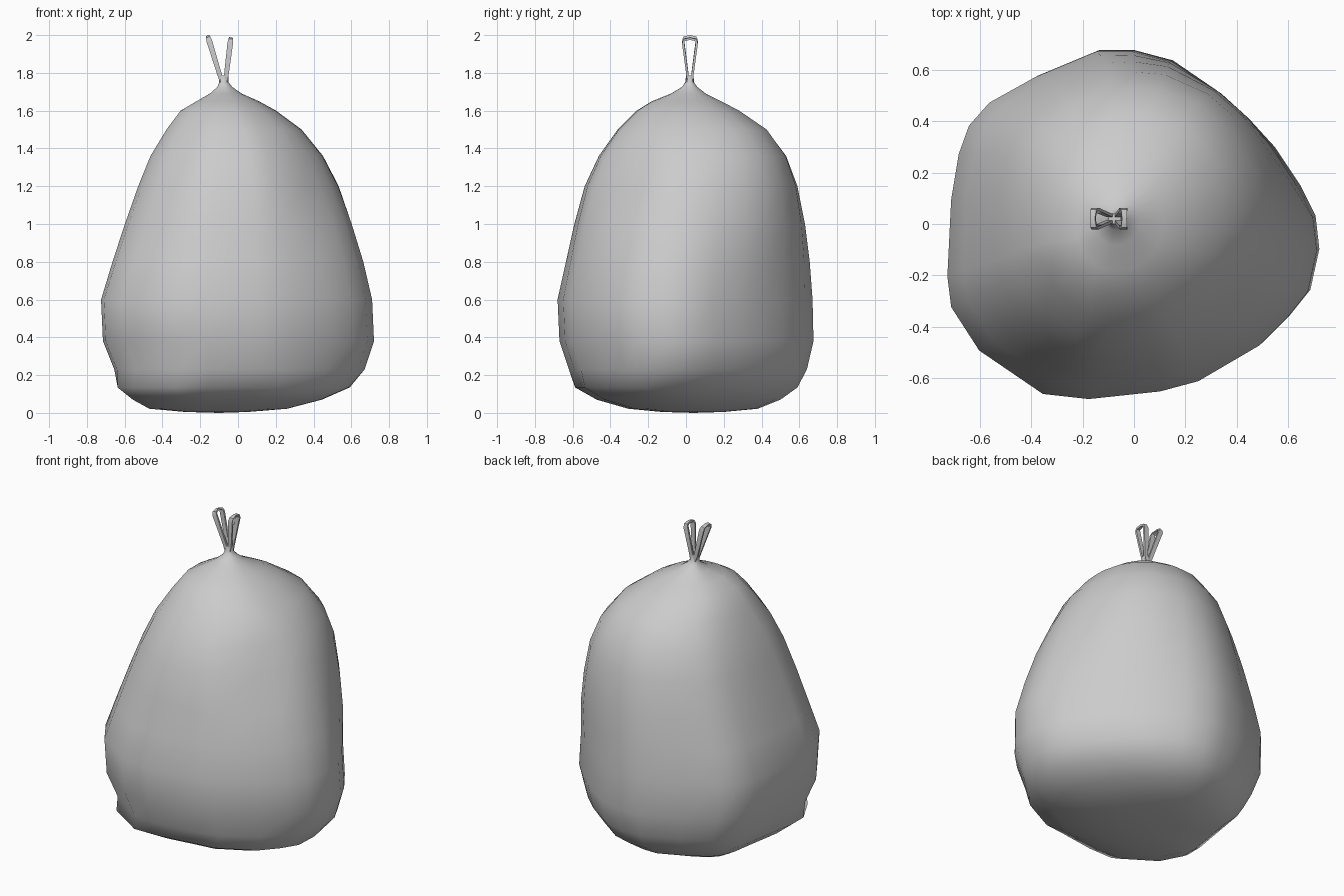
import bpy, bmesh, math
from mathutils import Vector

if "Cube" in bpy.data.objects:
    bpy.data.objects.remove(bpy.data.objects["Cube"])

# widest outline of the sack, seen from above (counter-clockwise)
OUTLINE = [(.725, -.1), (.71, .03), (.65, .15), (.55, .3), (.45, .41), (.34, .51), (.15, .64),
           (0, .68), (-.14, .68), (-.38, .58), (-.56, .48), (-.64, .39), (-.68, .28), (-.71, .1),
           (-.725, -.2), (-.71, -.32), (-.6, -.49), (-.35, -.66), (-.17, -.68), (.11, -.65),
           (.26, -.61), (.5, -.47), (.61, -.36), (.69, -.26)]

# ring heights with x and y extents: z, x min, x max, y min, y max
RINGS = [(.005, -.27, .05, -.12, .2), (.022, -.45, .25, -.29, .38), (.07, -.53, .43, -.45, .5),
         (.135, -.605, .575, -.56, .59), (.23, -.655, .67, -.62, .64), (.38, -.715, .72, -.67, .675),
         (.6, -.725, .71, -.68, .67), (.8, -.665, .665, -.635, .655), (1.0, -.6, .605, -.59, .63),
         (1.2, -.53, .535, -.535, .59), (1.36, -.465, .45, -.46, .53), (1.5, -.38, .335, -.36, .425),
         (1.6, -.305, .2, -.26, .28), (1.65, -.22, .11, -.18, .185), (1.69, -.15, .02, -.08, .105),
         (1.725, -.11, -.03, -.022, .06), (1.75, -.1, -.05, -.004, .042), (1.785, -.1, -.05, 0, .04)]


def make_object(bm, name):
    bmesh.ops.recalc_face_normals(bm, faces=bm.faces)
    mesh = bpy.data.meshes.new(name)
    bm.to_mesh(mesh)
    bm.free()
    ob = bpy.data.objects.new(name, mesh)
    bpy.context.collection.objects.link(ob)
    return ob


def smooth(ob, angle):
    bpy.ops.object.select_all(action='DESELECT')
    ob.select_set(True)
    bpy.context.view_layer.objects.active = ob
    bpy.ops.object.shade_smooth_by_angle(angle=math.radians(angle))


# sack body: stacked outlines that turn rounder toward the neck
bm = bmesh.new()
loops = []
dent = Vector((.4, -.3, 1.2))
for z, x0, x1, y0, y1 in RINGS:
    loop = []
    roundness = min(1, max(0, (z - .6) / .9))
    for px, py in OUTLINE:
        u, v = px / .725, py / .68
        r = math.hypot(u, v)
        diagonal = 2 * u * v / r ** 2
        # upper part bulges back right and front left
        target = 1 + .07 * max(0, diagonal)
        k = 1 + (target / r - 1) * roundness
        # underside has squarer front corners
        if z < .2 and v < 0:
            k += .1 * abs(diagonal)
        p = Vector(((x0 + x1) / 2 + u * k * (x1 - x0) / 2,
                    (y0 + y1) / 2 + v * k * (y1 - y0) / 2, z))
        # shallow dent high on the front right
        push = .045 * math.exp(-((p - dent).length / .17) ** 2)
        p += Vector((-.6, .8, 0)) * push
        loop.append(bm.verts.new(p))
    loops.append(loop)
n = len(OUTLINE)
for a, b in zip(loops, loops[1:]):
    for i in range(n):
        j = (i + 1) % n
        bm.faces.new((a[i], a[j], b[j], b[i]))
base = bm.verts.new((-.1, .04, 0))
for i in range(n):
    bm.faces.new((loops[0][(i + 1) % n], loops[0][i], base))
bm.faces.new(loops[-1])
smooth(make_object(bm, "sack_body"), 60)


# tie loops: thin flat straps leaning apart from the neck
def tie_loop(name, foot_x, top_x, top_z):
    path = [(0, .008), (.2, .008), (.9, -.015), (.97, -.01), (1, .021), (.97, .052),
            (.9, .057), (.2, .034), (0, .034)]
    pts = [Vector((foot_x + (top_x - foot_x) * t, y, 1.74 + (top_z - 1.74) * t)) for t, y in path]
    lean = Vector((top_x - foot_x, 0, top_z - 1.74)).normalized()
    across = lean.cross(Vector((0, 1, 0)))
    bm = bmesh.new()
    rings = []
    for i, p in enumerate(pts):
        t = (pts[min(i + 1, len(pts) - 1)] - pts[max(i - 1, 0)]).normalized()
        side = t.cross(across).normalized()
        width = .009 + .006 * math.sin(math.pi * i / (len(pts) - 1) * 2) ** 2
        rings.append([bm.verts.new(p + across * a * width + side * s * .006)
                      for a, s in ((-1, -1), (1, -1), (1, 1), (-1, 1))])
    for a, b in zip(rings, rings[1:]):
        for i in range(4):
            j = (i + 1) % 4
            bm.faces.new((a[i], a[j], b[j], b[i]))
    bm.faces.new(rings[0])
    bm.faces.new(rings[-1])
    smooth(make_object(bm, name), 40)


tie_loop("left_tie_loop", -.082, -.159, 1.992)
tie_loop("right_tie_loop", -.068, -.038, 1.982)
